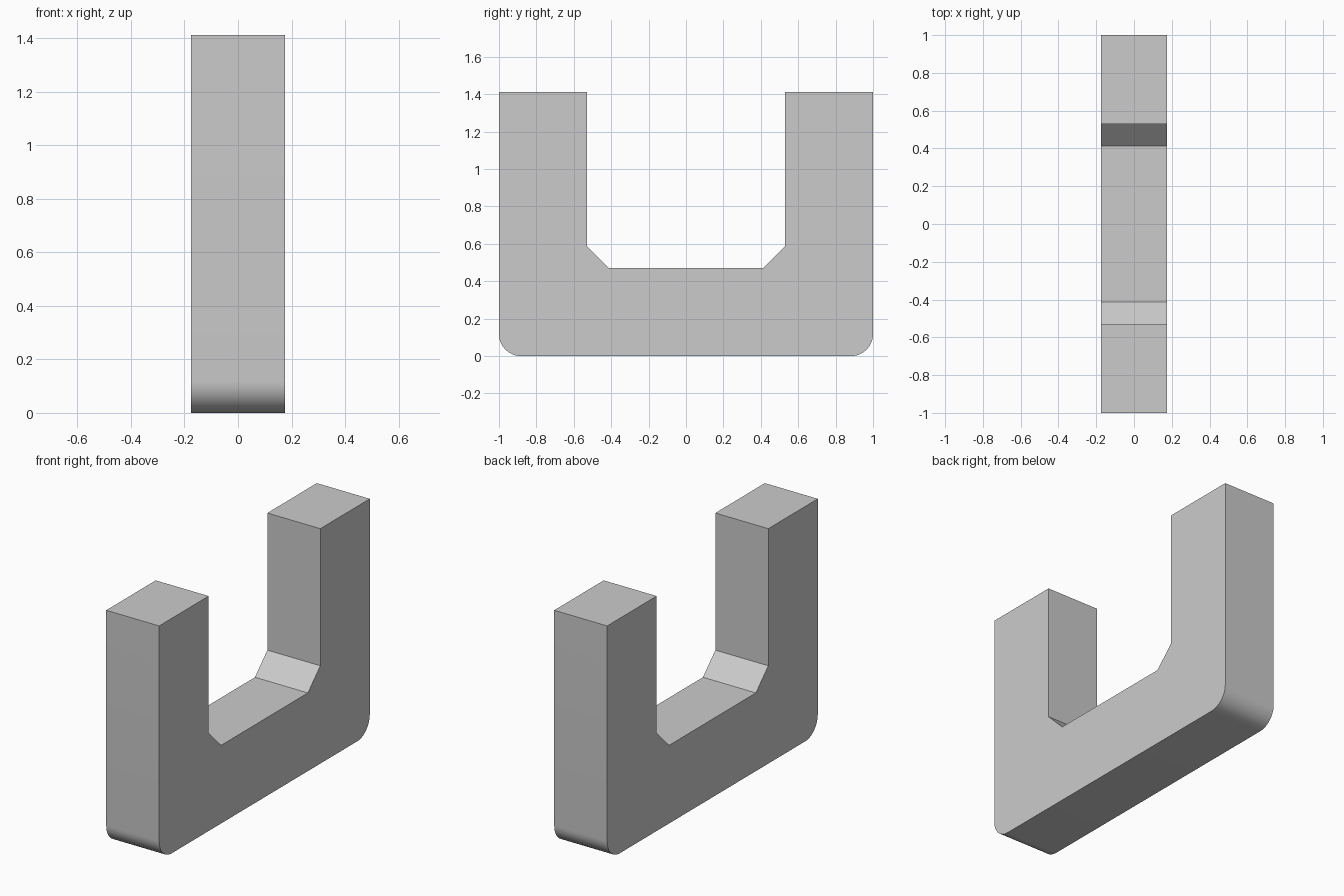
import bpy, bmesh, math

if "Cube" in bpy.data.objects:
    bpy.data.objects.remove(bpy.data.objects["Cube"], do_unlink=True)

HALF_WIDTH = 0.176
HEIGHT = 1.412
ARM_INNER = 0.53
BASE_TOP = 0.47
CORNER = 0.118
STEPS = 12

# Flat grey
grey = bpy.data.materials.new("light_grey")
grey.use_nodes = True
colour = (0.6, 0.6, 0.6, 1)
grey.diffuse_color = colour
grey.node_tree.nodes["Principled BSDF"].inputs["Base Color"].default_value = colour

# Half of the U profile (y, z): inner chamfer, arm, then rounded outer corner
half = [(ARM_INNER - CORNER, BASE_TOP), (ARM_INNER, BASE_TOP + CORNER),
        (ARM_INNER, HEIGHT), (1, HEIGHT)]
for i in range(STEPS + 1):
    a = math.pi / 2 * i / STEPS
    half.append((1 - CORNER + CORNER * math.cos(a), CORNER - CORNER * math.sin(a)))
profile = half + [(-y, z) for y, z in reversed(half)]

# Extrude the profile across the width
bm = bmesh.new()
side = bm.faces.new([bm.verts.new((-HALF_WIDTH, y, z)) for y, z in profile])
grown = bmesh.ops.extrude_face_region(bm, geom=[side], use_keep_orig=True)
verts = [v for v in grown["geom"] if isinstance(v, bmesh.types.BMVert)]
bmesh.ops.translate(bm, verts=verts, vec=(2 * HALF_WIDTH, 0, 0))
bmesh.ops.recalc_face_normals(bm, faces=bm.faces)
mesh = bpy.data.meshes.new("u_bracket")
bm.to_mesh(mesh)
bm.free()

bracket = bpy.data.objects.new("u_bracket", mesh)
bpy.context.collection.objects.link(bracket)
mesh.materials.append(grey)

# Smooth only the rounded corners
bpy.ops.object.select_all(action="DESELECT")
bracket.select_set(True)
bpy.context.view_layer.objects.active = bracket
bpy.ops.object.shade_smooth_by_angle(angle=math.radians(30))
